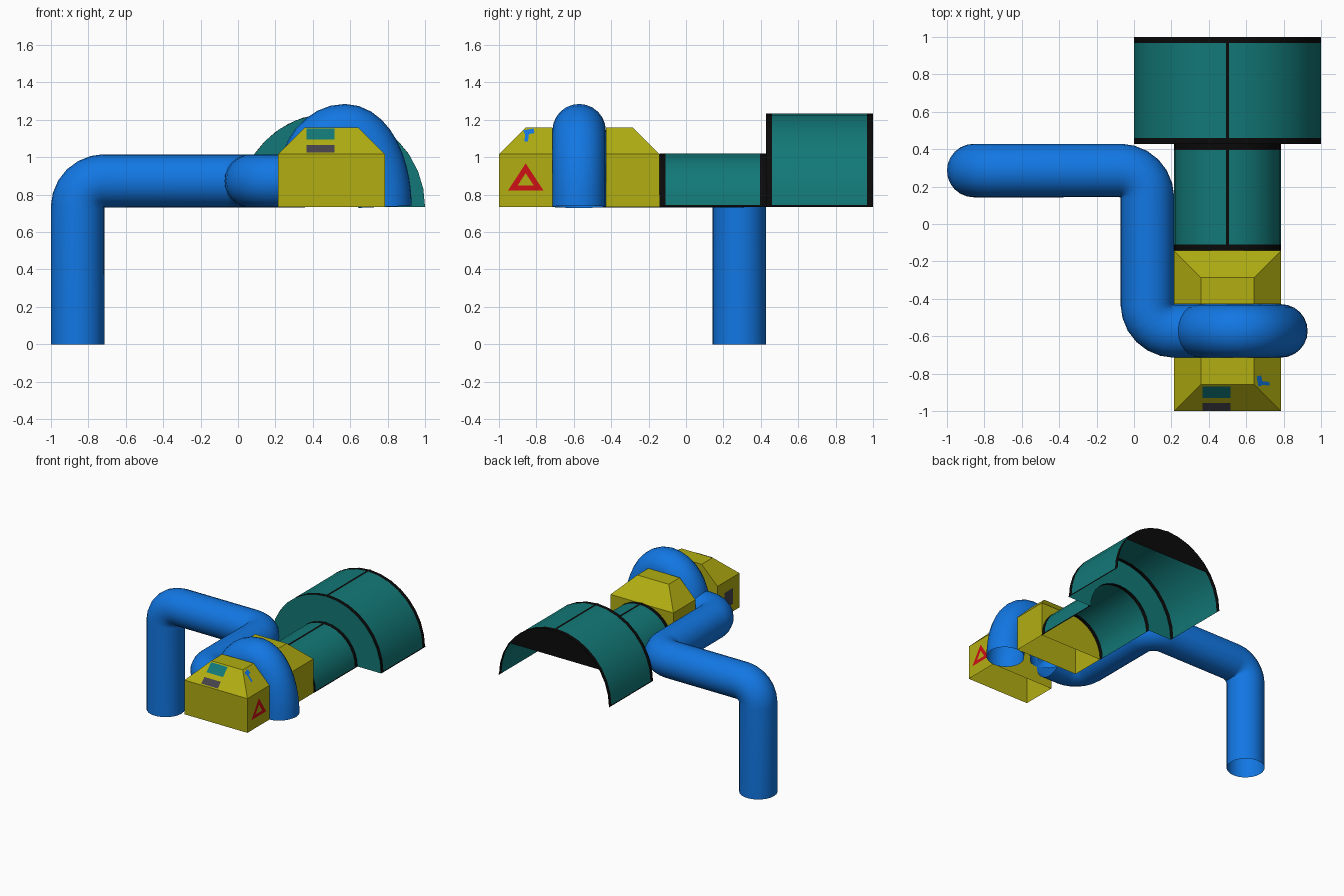
import bpy, bmesh, math
from mathutils import Vector

if "Cube" in bpy.data.objects:
    bpy.data.objects.remove(bpy.data.objects["Cube"])

U = 1 / 7          # module: pipe radius
Z0 = 0.735         # underside of the raised parts
ZE = Z0 + 0.281    # eaves height
ZR = Z0 + 0.424    # roof height


def material(name, rgb):
    m = bpy.data.materials.new(name)
    m.diffuse_color = (*rgb, 1)
    m.use_nodes = True
    m.node_tree.nodes["Principled BSDF"].inputs["Base Color"].default_value = m.diffuse_color
    return m


BLUE = material("pipe blue", (0.006, 0.185, 0.77))
YELLOW = material("housing yellow", (0.44, 0.42, 0.006))
TEAL = material("shell teal", (0.006, 0.19, 0.185))
BLACK = material("trim black", (0.003, 0.003, 0.003))
RED = material("warning red", (0.62, 0.005, 0.008))
GREY = material("vent grey", (0.06, 0.055, 0.07))


def make(name, verts, faces, mats, ids=None, smooth=False, fix=True):
    me = bpy.data.meshes.new(name)
    me.from_pydata([tuple(v) for v in verts], [], faces)
    for m in mats:
        me.materials.append(m)
    for i, p in enumerate(me.polygons):
        p.material_index = ids[i] if ids else 0
    if fix:
        bm = bmesh.new()
        bm.from_mesh(me)
        bmesh.ops.recalc_face_normals(bm, faces=bm.faces)
        bm.to_mesh(me)
        bm.free()
    ob = bpy.data.objects.new(name, me)
    bpy.context.collection.objects.link(ob)
    if smooth:
        bpy.ops.object.select_all(action='DESELECT')
        ob.select_set(True)
        bpy.context.view_layer.objects.active = ob
        bpy.ops.object.shade_smooth_by_angle(angle=math.radians(35))
    return ob


def sweep(name, path, r, sides=24):
    """Open round tube along a path."""
    path = [Vector(p) for p in path]
    n = len(path)
    verts, faces = [], []
    side, last = None, None
    for i, p in enumerate(path):
        a = (p - path[i - 1]).normalized() if i else None
        b = (path[i + 1] - p).normalized() if i < n - 1 else None
        t = ((a or b) + (b or a)).normalized()
        if side is None:
            side = t.orthogonal().normalized()
        else:
            side = last.rotation_difference(t) @ side
        last = t
        up = t.cross(side)
        for k in range(sides):
            w = 2 * math.pi * k / sides
            verts.append(p + r * (math.cos(w) * side + math.sin(w) * up))
    for i in range(n - 1):
        for k in range(sides):
            j = (k + 1) % sides
            faces.append((i * sides + k, i * sides + j,
                          (i + 1) * sides + j, (i + 1) * sides + k))
    return make(name, verts, faces, [BLUE], smooth=True)


def elbow(centre, start, end, steps=6):
    """Quarter turn from centre+start to centre+end."""
    c, s, e = Vector(centre), Vector(start), Vector(end)
    return [c + s * math.cos(a) + e * math.sin(a)
            for a in (i * math.pi / 2 / steps for i in range(steps + 1))]


# Long pipe with three elbows
ZP = Z0 + 0.138
pipe = [(-6 * U, 2 * U, 0)]
pipe += elbow((-5 * U, 2 * U, Z0), (-U, 0, 0), (0, 0, 0.138))
pipe += elbow((-0.5 * U, U, ZP), (0, U, 0), (U, 0, 0))
pipe += elbow((1.5 * U, -3 * U, ZP), (-U, 0, 0), (0, -U, 0))
pipe += [(2.5 * U, -4 * U, ZP)]
sweep("long_pipe", pipe, U)

# Arched pipe over the housing
arch = elbow((4 * U, -4 * U, ZP), (-1.5 * U, 0, 0), (0, 0, 1.142 - ZP), 8)
arch += elbow((4 * U, -4 * U, Z0), (0, 0, 1.142 - Z0), (1.5 * U, 0, 0), 10)[1:]
sweep("arched_pipe", arch, U)

# Hipped housing in two halves, open underneath, pipe slot between
XL, XR = 1.5 * U, 5.5 * U


def housing(name, s):
    def y(d):
        return -4 * U + s * d * U
    v = [(XL, y(3), Z0), (XR, y(3), Z0), (XR, y(3), ZE), (XL, y(3), ZE),
         (XL + U, y(2), ZR), (XR - U, y(2), ZR),
         (XL, y(1), Z0), (XR, y(1), Z0), (XR, y(1), ZE),
         (XR - U, y(1), ZR), (XL + U, y(1), ZR), (XL, y(1), ZE)]
    f = [(0, 1, 2, 3), (3, 2, 5, 4), (1, 7, 8, 2), (2, 8, 9, 5),
         (5, 9, 10, 4), (4, 10, 11, 3), (3, 11, 6, 0), (6, 11, 10, 9, 8, 7)]
    make(name, v, f, [YELLOW])


housing("housing_front", -1)
housing("housing_back", 1)


# Half-round teal shells with black end bands
def arc(r, y, steps=16):
    return [(0.5 + r * math.cos(math.pi * k / steps), y,
             Z0 + r * math.sin(math.pi * k / steps)) for k in range(steps + 1)]


def bridge(rows, steps=16):
    verts = [p for row in rows for p in row]
    w = steps + 1
    faces = [(i * w + k, i * w + k + 1, (i + 1) * w + k + 1, (i + 1) * w + k)
             for i in range(len(rows) - 1) for k in range(steps)]
    return verts, faces


def shell(name, r, y0, y1):
    v, f = bridge([arc(r, y) for y in (y0, y0 + 0.032, y1 - 0.032, y1)])
    make(name, v, f, [TEAL, BLACK], [1] * 16 + [0] * 16 + [1] * 16, smooth=True)
    # ridge seam and lower edge lines
    zt, h = Z0 + r + 0.002, 0.009
    make(name + "_seam", [(0.5 - h, y0, zt), (0.5 + h, y0, zt),
                          (0.5 + h, y1, zt), (0.5 - h, y1, zt)],
         [(0, 1, 2, 3)], [BLACK], fix=False)
    for tag, s in (("left", -1), ("right", 1)):
        x = 0.5 + s * (r + 0.002)
        q = [(x, y0, Z0), (x, y1, Z0), (x, y1, Z0 + 0.009), (x, y0, Z0 + 0.009)]
        make(name + "_edge_" + tag, q, [(0, 1, 2, 3) if s > 0 else (3, 2, 1, 0)],
             [BLACK], fix=False)


shell("small_shell", 2 * U, -U, 3 * U)
shell("large_shell", 0.5, 3 * U, 1.0)
v, f = bridge([arc(2 * U, 3 * U), arc(0.5, 3 * U)])
make("step_wall", v, f, [TEAL], fix=False)

# Black upper panel closing the back of the large shell
a0 = math.asin(0.285 / 0.5)
seg = [(0.5 + 0.5 * math.cos(a), 0.998, Z0 + 0.5 * math.sin(a))
       for a in (a0 + (math.pi - 2 * a0) * k / 12 for k in range(13))]
make("back_panel", seg, [tuple(reversed(range(13)))], [BLACK], fix=False)

# Painted details on the front housing
E = 0.004


def plate(name, pts, faces, mat):
    make(name, pts, faces, [mat], fix=False)


def triangle(k):   # warning triangle outline on the right wall
    cy, cz = -0.857, 0.872
    return [(XR + E, cy + dy * k, cz + dz * k)
            for dy, dz in ((-0.095, -0.05), (0.095, -0.05), (0, 0.095))]


plate("warning_triangle", triangle(1) + triangle(0.45),
      [(0, 1, 4, 3), (1, 2, 5, 4), (2, 0, 3, 5)], RED)


def on_front_slope(x, z):
    return (x, -1 + (z - ZE) - E, z + E)


for nm, z0, z1, m in (("slope_vent", 1.022, 1.062, GREY),
                      ("slope_window", 1.09, 1.15, TEAL)):
    plate(nm, [on_front_slope(x, z) for x, z in
               ((0.365, z0), (0.515, z0), (0.515, z1), (0.365, z1))],
          [(0, 1, 2, 3)], m)

plate("side_vent", [(XL - E, -0.91, 0.80), (XL - E, -0.80, 0.80),
                    (XL - E, -0.80, 0.93), (XL - E, -0.91, 0.93)],
      [(3, 2, 1, 0)], GREY)


def on_right_slope(y, z):
    return (XR - (z - ZE) + E, y, z + E)


plate("paint_splash", [on_right_slope(y, z) for y, z in
                       ((-0.865, 1.08), (-0.845, 1.08), (-0.84, 1.12), (-0.81, 1.125),
                        (-0.815, 1.15), (-0.87, 1.14), (-0.86, 1.115))],
      [tuple(range(7))], BLUE)
